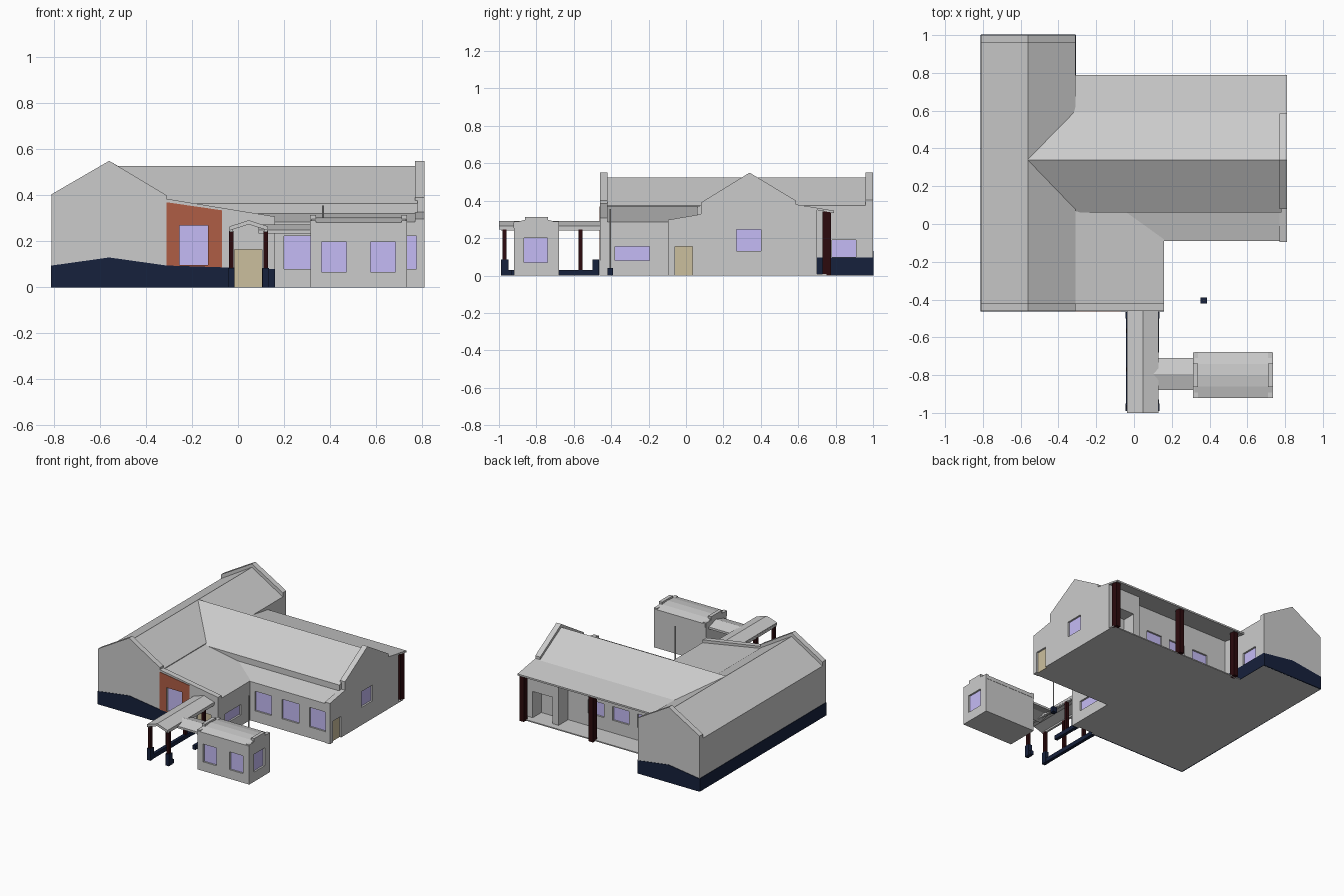
import bpy, bmesh
from mathutils import Vector

if "Cube" in bpy.data.objects:
    bpy.data.objects.remove(bpy.data.objects["Cube"])


def material(name, rgb):
    m = bpy.data.materials.new(name)
    m.diffuse_color = (*rgb, 1)
    m.use_nodes = True
    m.node_tree.nodes["Principled BSDF"].inputs["Base Color"].default_value = m.diffuse_color
    return m


GLASS = material("lavender_glass", (0.56, 0.50, 0.92))
NAVY = material("navy_plinth", (0.008, 0.015, 0.045))
BROWN = material("brown_panel", (0.43, 0.11, 0.06))
BEIGE = material("beige_door", (0.60, 0.52, 0.34))
MAROON = material("dark_post", (0.025, 0.003, 0.004))


def prism(name, axis, pts, a, b, mat=None):
    """Extrude a profile (y,z) along x, or (x,z) along y, from a to b."""
    bm = bmesh.new()
    place = (lambda p, t: (t, p[0], p[1])) if axis == 'x' else (lambda p, t: (p[0], t, p[1]))
    f = bm.faces.new([bm.verts.new(place(p, a)) for p in pts])
    ext = bmesh.ops.extrude_face_region(bm, geom=[f])
    shift = Vector((b - a, 0, 0) if axis == 'x' else (0, b - a, 0))
    bmesh.ops.translate(bm, vec=shift, verts=[v for v in ext['geom'] if isinstance(v, bmesh.types.BMVert)])
    bmesh.ops.recalc_face_normals(bm, faces=bm.faces)
    me = bpy.data.meshes.new(name)
    bm.to_mesh(me)
    bm.free()
    ob = bpy.data.objects.new(name, me)
    bpy.context.collection.objects.link(ob)
    if mat:
        me.materials.append(mat)
    return ob


def box(name, x0, x1, y0, y1, z0, z1, mat=None):
    return prism(name, 'x', [(y0, z0), (y1, z0), (y1, z1), (y0, z1)], x0, x1, mat)


def slab(name, axis, top, thick, a, b):
    """Roof sheet following a top line."""
    return prism(name, axis, top + [(u, z - thick) for u, z in reversed(top)], a, b)


# left wing with gabled roof
left_wing = prism("left_wing", 'y', [(-.81, 0), (-.81, .375), (-.56, .525), (-.31, .375), (-.31, 0)], -.43, .97)
# middle wing with shallow lean-to roof
mid_wing = prism("middle_wing", 'y', [(-.4, 0), (-.4, .375), (-.31, .37), (.16, .287), (.16, 0)], -.43, .08)
# right wing with steep roof and lower front lean-to
right_wing = prism("right_wing", 'x', [(-.09, 0), (-.09, .285), (.06, .322), (.06, .365), (.34, .527),
                                       (.59, .38), (.59, 0)], -.56, .78)
# gable walls that stand above the roofs
front_wall = prism("front_gable_wall", 'y', [(-.81, 0), (-.81, .405), (-.56, .55), (-.31, .4), (-.31, .385),
                                             (.16, .308), (.16, 0)], -.46, -.42)
back_wall = prism("back_gable_wall", 'y', [(-.81, 0), (-.81, .405), (-.56, .55), (-.31, .405), (-.31, 0)], .96, 1)
east_wall = prism("right_gable_wall", 'x', [(-.095, 0), (-.095, .298), (.08, .328), (.08, .39), (.34, .55),
                                            (.585, .402), (.585, .375), (.70, .35), (.70, 0)], .77, .81)
# rear porch block, veranda roof, floor and posts
porch = prism("rear_porch", 'x', [(.58, 0), (.58, .37), (.70, .35), (.70, 0)], .54, .775)
slab("veranda_roof", 'x', [(.57, .389), (.59, .38), (.79, .347)], .012, -.33, .81)
box("veranda_floor", -.31, .81, .59, .75, 0, .008)
for x in (.79, .23, -.25):
    box("veranda_post", x - .02, x + .015, .73, .775, 0, .343, MAROON)

# navy plinth
E = .003
plinth_top = [(-.81, .095), (-.56, .13), (-.31, .095)]
front_plinth = prism("front_plinth", 'y', [(-.813, 0)] + plinth_top + [(.16, .08), (.16, 0)], -.46 - E, -.455, NAVY)
prism("back_plinth", 'y', [(-.81, 0)] + plinth_top + [(-.31, 0)], .995, 1 + E, NAVY)
box("left_plinth", -.81 - E, -.805, -.46, 1, 0, .095, NAVY)
box("inner_plinth", -.315, -.31 + E, .59, 1, 0, .097, NAVY)
# brown front panel
panel = prism("brown_front_panel", 'y', [(-.31, .094), (-.31, .37), (-.07, .335), (-.07, .086)], -.46 - E, -.455, BROWN)

# small outbuilding with low curved roof
hut = box("outbuilding", .315, .735, -.92, -.68, 0, .262)
prism("outbuilding_roof", 'x', [(-.922, .255), (-.922, .282), (-.86, .298), (-.80, .304), (-.74, .298),
                                (-.678, .282), (-.678, .255)], .32, .73)
for x in (.313, .71):
    prism("outbuilding_parapet", 'x', [(-.92, .25), (-.92, .29), (-.862, .29), (-.862, .314), (-.738, .314),
                                       (-.738, .29), (-.68, .29), (-.68, .25)], x, x + .025)

# openings: facing, wall plane, span, heights, filling
openings = [
    ('-y', -.46, -.255, -.13, .098, .27, GLASS),
    ('-y', -.46, -.015, .105, 0, .165, BEIGE),
    ('+x', .16, -.38, -.195, .08, .155, GLASS),
    ('+x', .81, -.06, .035, 0, .155, BEIGE),
    ('+x', .81, .27, .40, .13, .245, GLASS),
    ('+x', .735, -.865, -.74, .07, .2, GLASS),
    ('+x', -.31, .78, .91, .1, .19, GLASS),
]
openings += [('-y', -.09, x, x + .135, .08, .223, GLASS) for x in (.2, .42, .64)]
openings += [('-y', -.92, x, x + .108, .067, .197, GLASS) for x in (.363, .577)]
openings += [('+y', .59, x, x + .13, .1, .2, GLASS) for x in (.25, .05, -.15)]
openings += [('+y', .70, .59, .75, .008, .2, None)]


def wall_box(name, facing, plane, u0, u1, z0, z1, near, far, mat=None):
    s = 1 if facing[0] == '+' else -1
    a, b = sorted((plane + s * near, plane + s * far))
    if facing[1] == 'x':
        return box(name, a, b, u0, u1, z0, z1, mat)
    return box(name, u0, u1, a, b, z0, z1, mat)


walls = [left_wing, mid_wing, right_wing, front_wall, east_wall, porch, front_plinth, panel, hut]
cutters = []
for facing, plane, u0, u1, z0, z1, mat in openings:
    depth = .016 if mat else .1
    cutters.append(wall_box("cutter", facing, plane, u0, u1, z0 - (.02 if z0 == 0 else 0), z1, -depth, .01))
    if mat:
        name = "door" if mat is BEIGE else "window_pane"
        wall_box(name, facing, plane, u0, u1, z0, z1, -depth - .003, -depth + .003, mat)

# cut the openings, then remove the cutters
cut_coll = bpy.data.collections.new("cutters")
for c in cutters:
    cut_coll.objects.link(c)
for w in walls:
    mod = w.modifiers.new("openings", 'BOOLEAN')
    mod.operation = 'DIFFERENCE'
    mod.solver = 'EXACT'
    mod.operand_type = 'COLLECTION'
    mod.collection = cut_coll
bpy.context.view_layer.update()
dg = bpy.context.evaluated_depsgraph_get()
cut_meshes = [bpy.data.meshes.new_from_object(w.evaluated_get(dg)) for w in walls]
for w, me in zip(walls, cut_meshes):
    w.modifiers.clear()
    w.data = me
for c in cutters:
    bpy.data.objects.remove(c)
bpy.data.collections.remove(cut_coll)

# covered walkway
slab("walkway_roof", 'y', [(-.037, .265), (.047, .292), (.13, .265)], .018, -1, -.46)
slab("connector_roof", 'x', [(-.88, .25), (-.795, .274), (-.71, .25)], .015, .09, .32)
for x, spans, posts in ((-.03, [(-.99, -.465)], (-.97, -.77, -.565)),
                        (.12, [(-.99, -.93), (-.68, -.465)], (-.97, -.565))):
    box("walkway_beam", x - .008, x + .008, -.99, -.46, .24, .258)
    for y0, y1 in spans:
        box("walkway_kerb", x - .012, x + .012, y0, y1, 0, .03, NAVY)
    for y0, y1 in ((-.99, -.95), (-.5, -.465)):
        box("walkway_pier", x - .014, x + .014, y0, y1, 0, .085, NAVY)
    for y in posts:
        box("walkway_post", x - .01, x + .01, y - .011, y + .011, .02, .245, MAROON)

# flagpole
box("pole_base", .353, .387, -.42, -.39, 0, .04, NAVY)
bpy.ops.mesh.primitive_cylinder_add(vertices=8, radius=.004, depth=.32, location=(.37, -.405, .197))
bpy.context.object.name = "flagpole"
